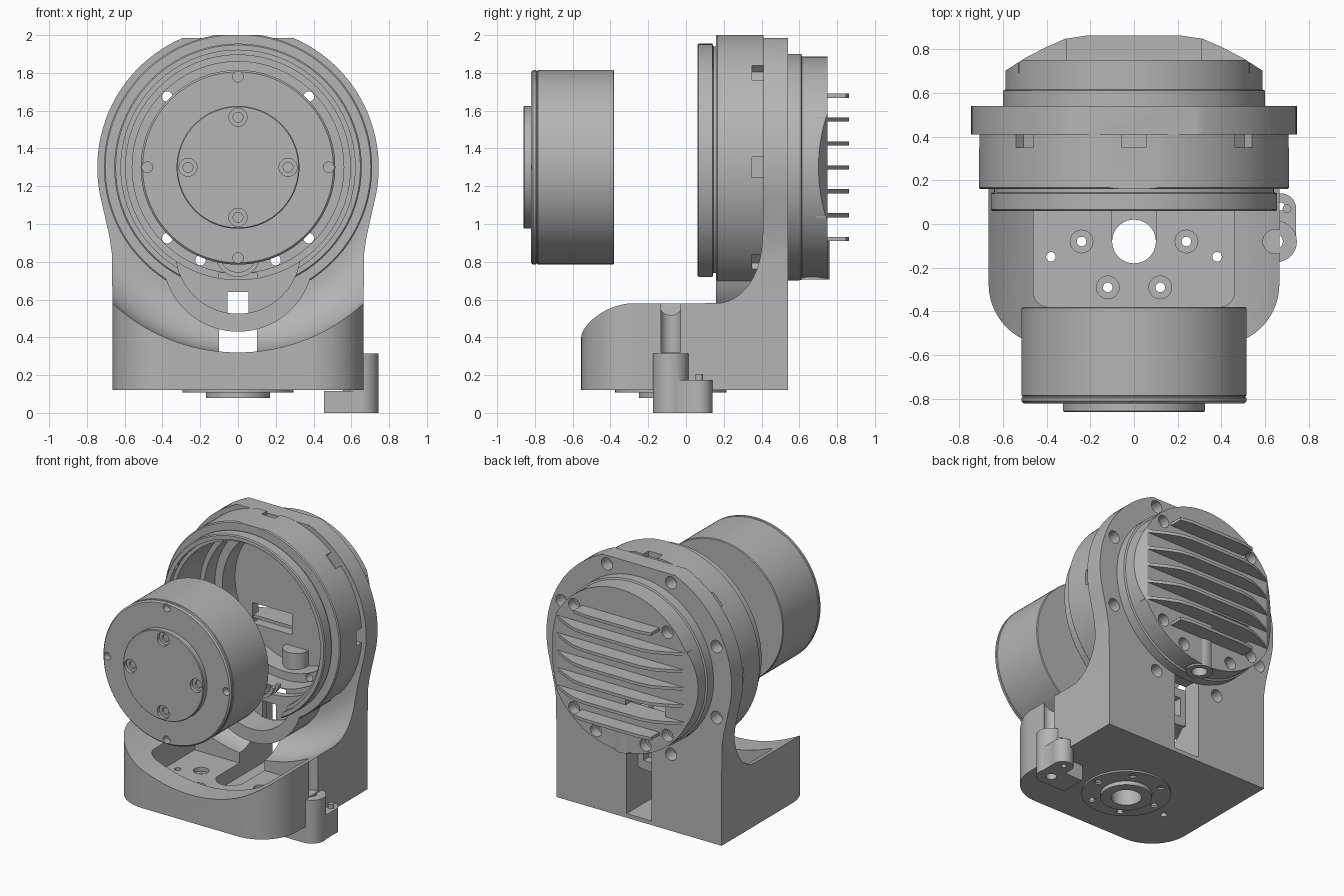
import bpy, bmesh
from math import sin, cos, pi, sqrt, radians
from mathutils import Vector

cube = bpy.data.objects.get("Cube")
if cube:
    bpy.data.objects.remove(cube)

grey = bpy.data.materials.new("satin grey")
grey.use_nodes = True
grey.diffuse_color = (0.46, 0.46, 0.46, 1)
grey.node_tree.nodes["Principled BSDF"].inputs["Base Color"].default_value = (0.46, 0.46, 0.46, 1)

AXIS = 1.3   # height of the motor axis
PIN = -0.08  # y of the vertical pivot


def finish(bm, name):
    bmesh.ops.recalc_face_normals(bm, faces=bm.faces)
    mesh = bpy.data.meshes.new(name)
    bm.to_mesh(mesh)
    bm.free()
    mesh.materials.append(grey)
    ob = bpy.data.objects.new(name, mesh)
    bpy.context.collection.objects.link(ob)
    return ob


def prism(name, pts, lo, hi, axis="Y"):
    """Extrude an outline along y or z."""
    bm = bmesh.new()
    rings = []
    for d in (lo, hi):
        rings.append([bm.verts.new((a, d, b) if axis == "Y" else (a, b, d)) for a, b in pts])
        bm.faces.new(rings[-1])
    n = len(pts)
    for i in range(n):
        j = (i + 1) % n
        bm.faces.new((rings[0][i], rings[0][j], rings[1][j], rings[1][i]))
    return finish(bm, name)


def arc(cx, cy, r, a0, a1, n):
    return [(cx + r * cos(radians(a0 + (a1 - a0) * i / n)),
             cy + r * sin(radians(a0 + (a1 - a0) * i / n))) for i in range(n + 1)]


def disc(name, r, lo, hi, a=0, b=AXIS, axis="Y", n=96):
    return prism(name, arc(a, b, r, 0, 360, n)[:-1], lo, hi, axis)


def box(name, x0, x1, y0, y1, z0, z1):
    return prism(name, [(x0, y0), (x1, y0), (x1, y1), (x0, y1)], z0, z1, "Z")


def lathe(name, profile, n=96):
    """Spin (radius, y) points about the motor axis."""
    bm = bmesh.new()
    vs = [bm.verts.new((r, y, AXIS)) for r, y in profile]
    edges = [bm.edges.new(p) for p in zip(vs, vs[1:])]
    bmesh.ops.spin(bm, geom=vs + edges, cent=(0, 0, AXIS), axis=(0, 1, 0), angle=2 * pi, steps=n)
    bmesh.ops.remove_doubles(bm, verts=bm.verts, dist=1e-4)
    return finish(bm, name)


def combine(ob, *others, op="DIFFERENCE"):
    for other in others:
        mod = ob.modifiers.new("join", "BOOLEAN")
        mod.operation, mod.solver, mod.object = op, "EXACT", other
        bpy.context.view_layer.objects.active = ob
        bpy.ops.object.modifier_apply(modifier=mod.name)
        bpy.data.objects.remove(other)


def drill(ob, spots, r, lo, hi, axis="Y"):
    for a, b in spots:
        combine(ob, disc("drill", r, lo, hi, a, b, axis, 24))


def around(r, degrees):
    return [(r * cos(radians(d)), AXIS + r * sin(radians(d))) for d in degrees]


QUARTERS = (0, 90, 180, 270)

# Motor with its output plate
motor = lathe("motor", [(0, -.82), (.505, -.82), (.515, -.81), (.515, -.795), (.51, -.792),
                        (.51, -.787), (.515, -.784), (.515, -.385), (.51, -.38), (0, -.38)])
drill(motor, around(.48, QUARTERS), .028, -.9, -.77)
plate = lathe("output_plate", [(0, -.86), (.32, -.86), (.325, -.855), (.325, -.815), (0, -.815)])
drill(plate, around(.265, QUARTERS), .048, -.9, -.835)
drill(plate, around(.265, QUARTERS), .026, -.9, -.81)

# Bracket: upright back plate and rounded base cut by a round hollow
half = [(.665, .12), (.665, .57), (.667, .84), (.68, .93), (.7, 1.02)]
half += [(x, min(z, 2)) for x, z in arc(0, AXIS, .745, -14, 67, 24)]
outline = half + [(-x, z) for x, z in reversed(half)]
bracket = prism("bracket", outline, .1, .54)
plan = [(.665, .3)] + arc(.385, -.275, .28, 0, -90, 14)
plan += [(-x, y) for x, y in reversed(plan)]
combine(bracket, prism("base", plan, .12, .6, "Z"), op="UNION")
hollow = [(0, -.7), (.98, -.7)]
hollow += [(r, y) for r, y in arc(.73, .16, .25, 0, 90, 12)] + [(0, .41)]
combine(bracket, lathe("hollow", hollow, 128))
floor_plan = [(.46, .16)] + arc(.39, -.31, .07, 0, -90, 6)
floor_plan += [(-x, y) for x, y in reversed(floor_plan)]
combine(bracket, prism("pocket", floor_plan, .25, .9, "Z"),
        disc("axis_hole", .56, .3, .7),
        box("cable_slot", -.1, .1, PIN, .7, .15, .74),
        disc("pivot_hole", .1, 0, .6, 0, PIN, "Z", 48),
        disc("ear_notch", .055, .32, .7, .645, PIN, "Z", 32))
screws = [(s * x, y) for s in (-1, 1) for x, y in ((.24, PIN), (.12, -.29))]
drill(bracket, screws, .052, .22, .4, "Z")
drill(bracket, screws + [(-.38, -.15), (.38, -.15)], .022, 0, .4, "Z")
drill(bracket, around(.675, [22.5 + 45 * k for k in range(8)]), .045, .45, .6)

# Pivot boss under the base
flange = disc("pivot_flange", .295, .108, .125, 0, PIN, "Z")
drill(flange, [(.24 * cos(pi * k / 3), PIN + .24 * sin(pi * k / 3)) for k in range(6)],
      .025, 0, .2, "Z")
boss = disc("pivot_boss", .17, .08, .13, 0, PIN, "Z", 64)
for part in (flange, boss):
    combine(part, disc("bore", .1, 0, .3, 0, PIN, "Z", 48))

# Ear beside the base
ear = disc("side_ear", .095, .005, .32, .65, PIN, "Z", 40)
combine(ear, box("ear_foot", .455, .66, -.175, .012, .005, .12),
        disc("ear_lobe", .07, .005, .18, .672, .07, "Z", 32),
        box("ear_web", .6, .74, -.08, .07, .005, .18), op="UNION")
drill(ear, [(.645, PIN)], .036, -.1, .5, "Z")
drill(ear, [(.672, .08)], .018, -.1, .5, "Z")
pin = disc("ear_pin", .02, .15, .205, .7, .07, "Z", 20)
ear.location.z = -.005

# Housing: stepped ring with a teardrop bulge below
housing = lathe("housing", [(0, .06), (.648, .06), (.655, .067), (.655, .14), (.64, .145),
                            (.64, .16), (.703, .16), (.71, .167), (.71, .41), (0, .41)])
combine(housing, disc("bulge", .4, .16, .41, 0, .83), op="UNION")
combine(housing, disc("mouth", .62, 0, .1), disc("cavity", .595, 0, .5),
        disc("bulge_cavity", .33, 0, .36, 0, .855),
        box("top_flat", -1, 1, 0, 1, 2, 2.2))
for k in range(8):
    notch = box("notch", .66, .8, .35, .43, -.055, .055)
    for v in notch.data.vertices:
        a, (x, y, z) = k * pi / 4, v.co
        v.co = Vector((x * cos(a) - z * sin(a), y, AXIS + x * sin(a) + z * cos(a)))
    combine(housing, notch)

# Cable clips inside the bulge
for i, y in enumerate((.24, .3)):
    pts = arc(0, .84, .12, 190, 350, 16)
    inner = arc(0, .84, .095, 350, 190, 16)
    prism(f"cable_clip_{i + 1}", pts + inner, y, y + .03)

# Rear cap: round cover with flanks curved to match the fins
cap = lathe("rear_cap", [(0, .535), (.6, .535), (.6, .61), (.588, .615), (.588, .75), (0, .75)])
side = [(.62, .5), (.62, .675), (.59, .7), (.5, .758), (.4, .81), (.315, .847), (.215, .862)]
envelope = side + [(-x, y) for x, y in reversed(side)]
combine(cap, prism("envelope", envelope, .5, 2.1, "Z"), op="INTERSECT")
combine(cap, disc("cap_cavity", .5, .4, .68),
        box("cap_window", -.36, -.04, .6, .8, 1.0, 1.15))
drill(cap, around(.53, (45, 135, 225, 315, 248, 292)), .045, .68, .9)
drill(cap, around(.53, (45, 135, 225, 315, 248, 292)), .028, .4, .9)
spout = disc("cable_spout", .09, .705, .92, 0, .67, "Z", 40)
combine(cap, disc("spout_seat", .085, .6, .9, 0, .67, "Z", 40))
combine(spout, disc("spout_bore", .052, .6, .88, 0, .67, "Z", 32))

# Cooling fins
for k in range(7):
    z = .92 + k * .1265
    reach = .31 if k in (0, 6) else sqrt(.585 ** 2 - (z - AXIS) ** 2)
    fin = prism(f"fin_{k + 1}", envelope, z - .011, z + .011, "Z")
    combine(fin, box("fin_limit", -reach, reach, .69, .9, z - .1, z + .1), op="INTERSECT")

# Smooth round surfaces, keep edges crisp
bpy.ops.object.select_all(action="DESELECT")
for ob in bpy.context.collection.objects:
    if ob.type == "MESH" and grey.name in ob.data.materials:
        ob.select_set(True)
        bpy.context.view_layer.objects.active = ob
bpy.ops.object.shade_smooth_by_angle(angle=radians(30))
